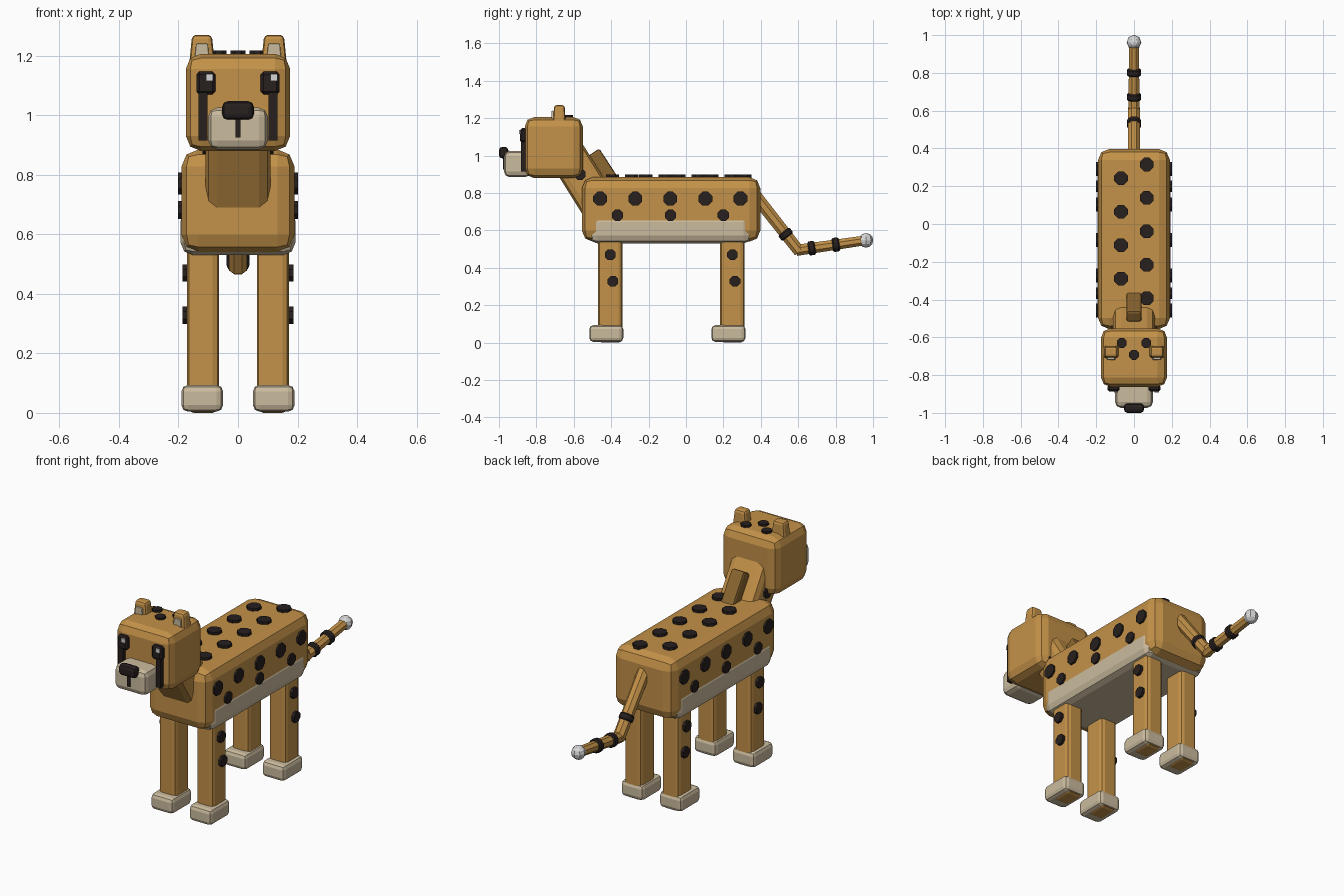
import bpy, math
from mathutils import Vector

cube = bpy.data.objects.get("Cube")
if cube:
    bpy.data.objects.remove(cube)


def material(name, rgb):
    m = bpy.data.materials.new(name)
    m.use_nodes = True
    m.diffuse_color = (*rgb, 1)
    m.node_tree.nodes["Principled BSDF"].inputs["Base Color"].default_value = (*rgb, 1)
    return m


GOLD = material("golden_fur", (0.55, 0.285, 0.065))
CREAM = material("cream_fur", (0.60, 0.50, 0.345))
BLACK = material("black_markings", (0.02, 0.014, 0.013))
BROWN = material("brown_crest", (0.26, 0.135, 0.03))
WHITE = material("white_tip", (0.68, 0.68, 0.68))


def finish(name, mat, bevel=0, segments=2):
    ob = bpy.context.object
    ob.name = name
    ob.data.materials.append(mat)
    if bevel:
        mod = ob.modifiers.new("soft_edges", "BEVEL")
        mod.width, mod.segments = bevel, segments
    return ob


def box(name, lo, hi, mat, bevel=0.0, tilt=0.0, segments=2):
    """Bevelled box between two corners, tilted about its centre around x."""
    lo, hi = Vector(lo), Vector(hi)
    bpy.ops.mesh.primitive_cube_add(size=1)
    ob = finish(name, mat, bevel, segments)
    for v in ob.data.vertices:
        v.co = v.co * (hi - lo)
    ob.location = (lo + hi) / 2
    ob.rotation_euler.x = math.radians(tilt)
    return ob


def rod(name, a, b, r1, r2, mat, sides=8, bevel=0.0):
    """Faceted rod from point a to point b."""
    a, b = Vector(a), Vector(b)
    bpy.ops.mesh.primitive_cone_add(vertices=sides, radius1=r1, radius2=r2, depth=(b - a).length)
    ob = finish(name, mat, bevel, 1)
    for v in ob.data.vertices:
        c, s = math.cos(math.pi / sides), math.sin(math.pi / sides)
        v.co.x, v.co.y = v.co.x * c - v.co.y * s, v.co.x * s + v.co.y * c
    ob.location = (a + b) / 2
    ob.rotation_euler = (b - a).to_track_quat("Z", "Y").to_euler()
    return ob


def spot(name, at, axis, r, depth=0.02):
    """Octagonal disc whose outer face lies at the given point."""
    at = Vector(at)
    rod(name, at - Vector(axis) * depth, at, r, r, BLACK)


# Torso and belly
box("body", (-0.19, -0.556, 0.54), (0.19, 0.397, 0.885), GOLD, 0.058)
box("belly", (-0.193, -0.515, 0.53), (0.193, 0.35, 0.687), CREAM, 0.042)

# Neck and crest
box("neck", (-0.11, -0.66, 0.665), (0.11, -0.46, 1.105), GOLD, 0.04, 32)
box("neck_crest", (-0.04, -0.457, 0.78), (0.04, -0.387, 1.04), BROWN, 0.012, 33)

# Head, muzzle and nose
box("head", (-0.175, -0.862, 0.88), (0.175, -0.552, 1.206), GOLD, 0.05)
box("muzzle", (-0.1, -0.973, 0.885), (0.1, -0.83, 1.025), CREAM, 0.03)
box("nose", (-0.053, -1.0, 0.985), (0.053, -0.95, 1.047), BLACK, 0.018)
box("mouth_line", (-0.009, -0.979, 0.925), (0.009, -0.965, 0.99), BLACK)

for side, label in ((1, "left"), (-1, "right")):
    # Eyes, glints and tear stripes
    x = side * 0.108
    box(label + "_eye", (x - 0.032, -0.887, 1.07), (x + 0.032, -0.85, 1.147), BLACK, 0.01, segments=1)
    box(label + "_glint", (x + 0.001, -0.893, 1.115), (x + 0.024, -0.884, 1.138), WHITE)
    x = side * 0.118
    box(label + "_tear_stripe", (x - 0.015, -0.883, 0.915), (x + 0.015, -0.855, 1.08), BLACK)

    # Tapered ears with pale inner faces
    x = side * 0.121
    ear = box(label + "_ear", (x - 0.045, -0.712, 1.15), (x + 0.045, -0.642, 1.27), GOLD, 0.014)
    inner = box(label + "_inner_ear", (x - 0.027, -0.719, 1.16), (x + 0.027, -0.705, 1.24), CREAM, 0.004)
    for part in (ear, inner):
        for v in part.data.vertices:
            if v.co.z > 0:
                v.co.x *= 0.74
    for v in ear.data.vertices:
        if v.co.z > 0:
            v.co.y *= 0.8

    # Legs and paws
    for pair, y in (("front", -0.405), ("back", 0.248)):
        x = side * 0.117
        box(f"{pair}_{label}_leg", (x - 0.054, y - 0.065, 0.0), (x + 0.054, y + 0.065, 0.62), GOLD, 0.022)
        x = side * 0.12
        box(f"{pair}_{label}_paw", (x - 0.07, y - 0.112, 0.004), (x + 0.07, y + 0.07, 0.094), CREAM, 0.022)
        for dy, z in ((0, 0.47), (0.014, 0.328)):
            spot(f"{pair}_{label}_leg_spot", (side * 0.187, y + dy, z), (side, 0, 0), 0.031)

    # Flank and neck spots
    for i in range(5):
        spot(label + "_flank_spot", (side * 0.201, -0.459 + i * 0.1875, 0.77), (side, 0, 0), 0.04)
    for i in range(3):
        spot(label + "_low_spot", (side * 0.201, -0.366 + i * 0.283, 0.682), (side, 0, 0), 0.033)
    spot(label + "_neck_spot", (side * 0.12, -0.567, 0.9), (side, 0, 0), 0.033)
    spot(label + "_crown_spot", (side * 0.065, -0.63, 1.218), (0, 0, 1), 0.028)

# Spots along the back and crown
for i in range(5):
    spot("back_spot", (0.067, 0.315 - i * 0.177, 0.9), (0, 0, 1), 0.039)
for i in range(4):
    spot("back_spot", (-0.069, 0.242 - i * 0.177, 0.9), (0, 0, 1), 0.039)
spot("crown_spot", (0, -0.693, 1.218), (0, 0, 1), 0.028)

# Tail in two straight runs with dark bands and a pale tip
root, bend, end = Vector((0, 0.36, 0.80)), Vector((0, 0.6, 0.495)), Vector((0, 0.96, 0.547))
rod("tail_base", root, bend + (bend - root) * 0.03, 0.036, 0.033, GOLD)
rod("tail_end", bend - (end - bend) * 0.03, end, 0.032, 0.028, GOLD)
for a, b, t in ((root, bend, 0.72), (bend, end, 0.2), (bend, end, 0.56)):
    mid, half = a.lerp(b, t), (b - a).normalized() * 0.019
    rod("tail_band", mid - half, mid + half, 0.041, 0.041, BLACK, bevel=0.007)
bpy.ops.mesh.primitive_uv_sphere_add(segments=8, ring_count=6, radius=0.039, location=(0, 0.962, 0.547))
finish("tail_tip", WHITE)
